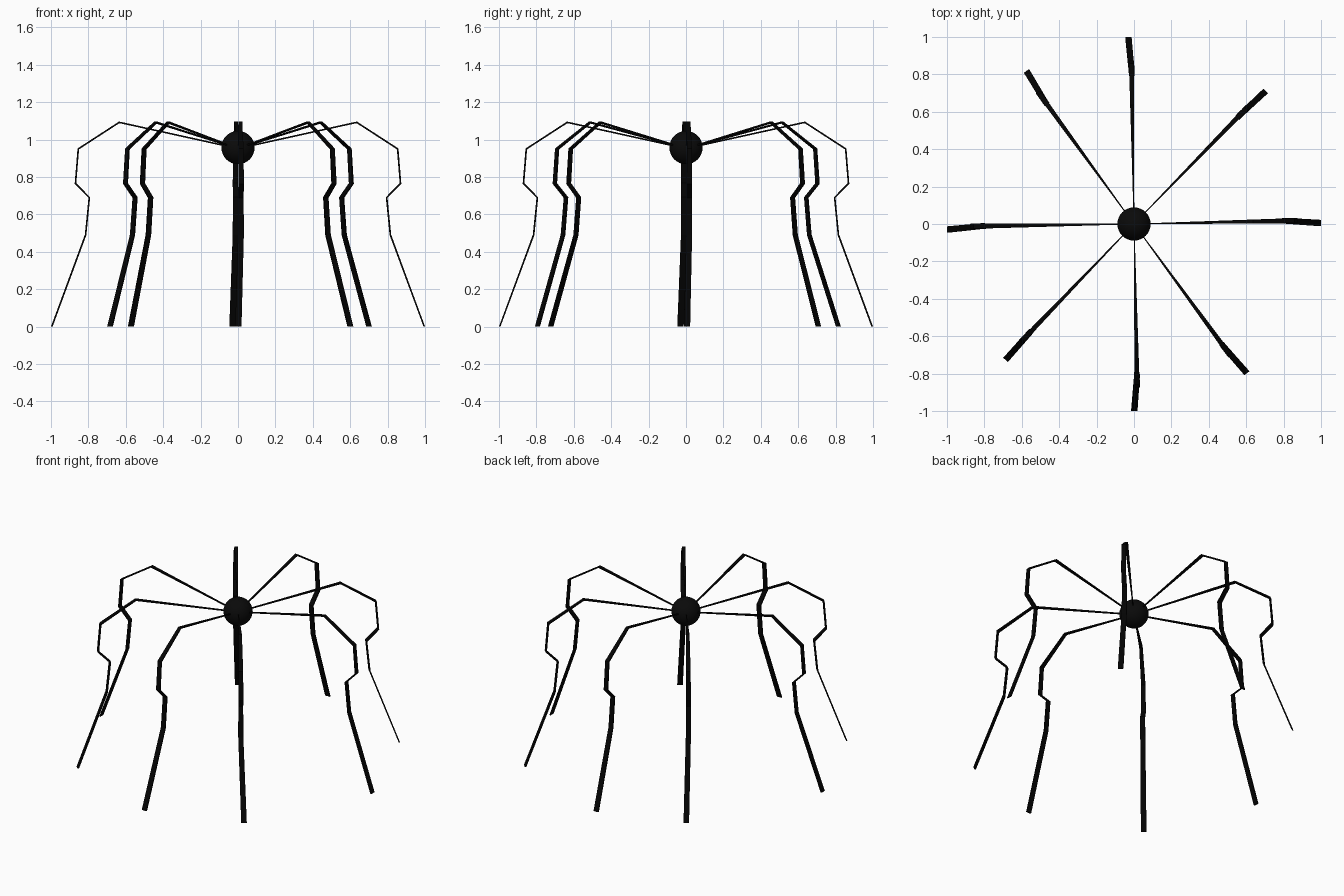
import bpy, bmesh, math
from mathutils import Vector

if "Cube" in bpy.data.objects:
    bpy.data.objects.remove(bpy.data.objects["Cube"])


def material(name, value):
    m = bpy.data.materials.new(name)
    m.diffuse_color = (value, value, value, 1)
    m.use_nodes = True
    m.node_tree.nodes["Principled BSDF"].inputs["Base Color"].default_value = m.diffuse_color
    return m


leg_black = material("leg_black", 0.0012)
body_black = material("body_black", 0.003)

# Round body
bpy.ops.mesh.primitive_uv_sphere_add(segments=32, ring_count=16, radius=0.089,
                                     location=(0, 0, 0.957))
body = bpy.context.object
body.name = "body"
body.data.materials.append(body_black)
bpy.ops.object.shade_smooth()

# Leg joints: distance from centre, height, half width
JOINTS = [(0.0, 0.952, 0.0015), (0.635, 1.092, 0.0105), (0.854, 0.95, 0.0135),
          (0.869, 0.765, 0.0145), (0.795, 0.69, 0.015), (0.815, 0.49, 0.0155),
          (0.996, 0.0, 0.017)]
HALF_THICK = 0.0042


def joint_offset(i):
    """Mitred thickness offset in the upright plane of the leg."""
    pts = [Vector(j[:2]) for j in JOINTS]
    if i == len(pts) - 1:
        return Vector((HALF_THICK, 0))      # foot cut level with the ground
    normals = []
    for a, b in ((i - 1, i), (i, i + 1)):
        if a >= 0:
            d = (pts[b] - pts[a]).normalized()
            normals.append(Vector((-d.y, d.x)))
    n = sum(normals, Vector((0, 0))).normalized()
    if i:
        n = n / n.dot(normals[0])
    else:
        n = normals[0]
    return n * HALF_THICK


def add_leg(number, angle, foot_angle):
    """Flat strap leg that widens to the foot, with a slight sideways bend."""
    bm = bmesh.new()
    rings = []
    for i, (r, z, w) in enumerate(JOINTS):
        a = math.radians(foot_angle if i == len(JOINTS) - 1 else angle)
        out = Vector((math.cos(a), math.sin(a), 0))
        side = Vector((-out.y, out.x, 0))
        o = joint_offset(i)
        ring = []
        for s, t in ((-1, -1), (1, -1), (1, 1), (-1, 1)):
            co = out * (r + t * o.x) + side * (s * w)
            co.z = z + t * o.y
            ring.append(bm.verts.new(co))
        rings.append(ring)
    for a, b in zip(rings, rings[1:]):
        for k in range(4):
            n = (k + 1) % 4
            bm.faces.new((a[k], a[n], b[n], b[k]))
    bm.faces.new(rings[0])
    bm.faces.new(rings[-1])
    bmesh.ops.recalc_face_normals(bm, faces=bm.faces)
    mesh = bpy.data.meshes.new("leg")
    bm.to_mesh(mesh)
    bm.free()
    mesh.materials.append(leg_black)
    leg = bpy.data.objects.new(f"leg_{number}", mesh)
    bpy.context.collection.objects.link(leg)


# Eight legs: direction of the upper leg, direction of the foot
LEGS = [(1.2, 0.3), (45.8, 45.3), (90.9, 91.7), (126.0, 125.1),
        (180.8, 181.7), (226.2, 226.6), (271.1, 270.1), (306.2, 307.1)]
for n, (angle, foot) in enumerate(LEGS, 1):
    add_leg(n, angle, foot)
